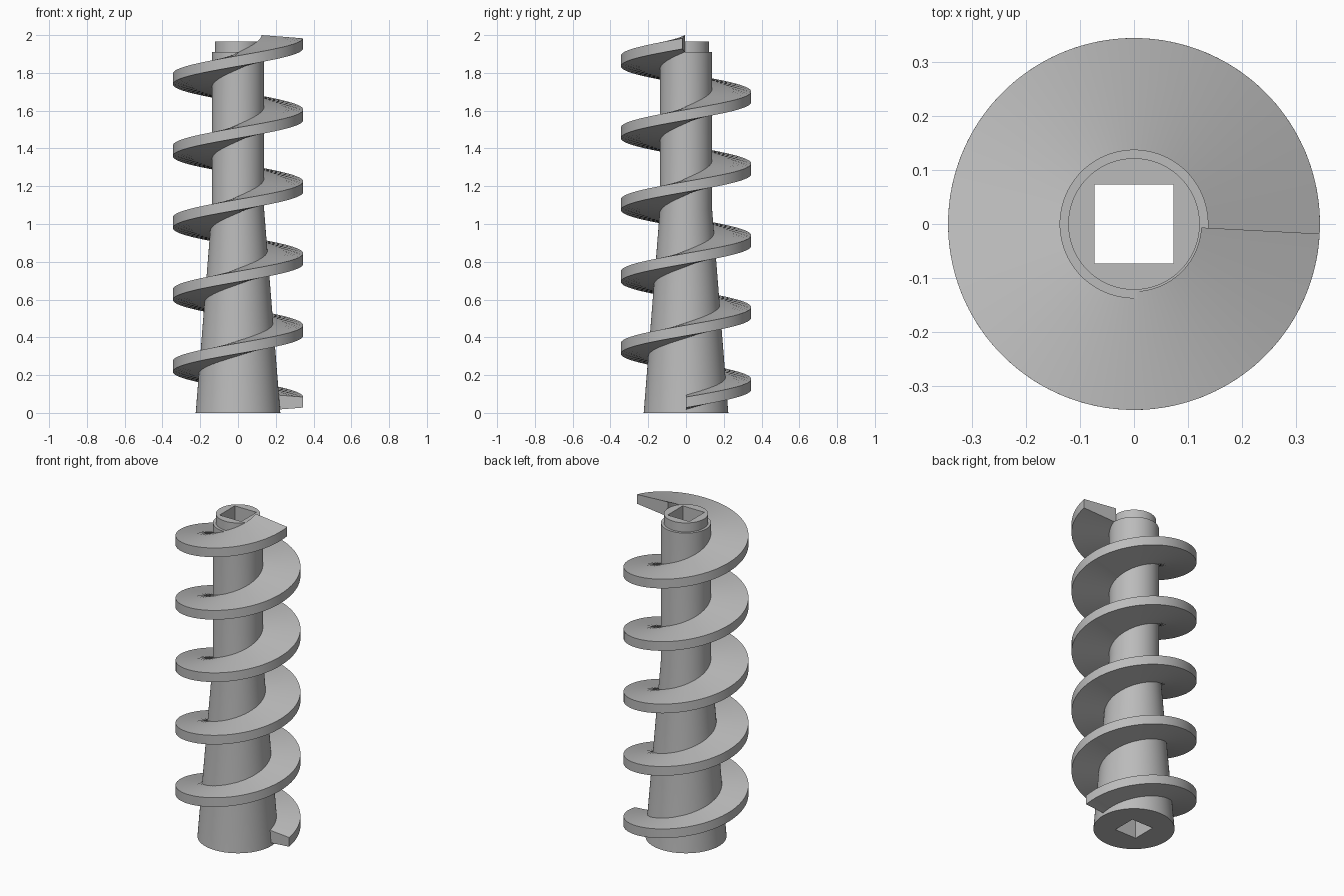
import bpy, bmesh
from math import cos, sin, tau, radians

cube = bpy.data.objects.get("Cube")
if cube:
    bpy.data.objects.remove(cube, do_unlink=True)

SEGMENTS = 96      # steps per turn
HOLE = 0.073       # half width of the square bore

grey = bpy.data.materials.new("plain grey")
grey.use_nodes = True
grey.diffuse_color = (0.5, 0.5, 0.5, 1)
grey.node_tree.nodes["Principled BSDF"].inputs["Base Color"].default_value = (0.5, 0.5, 0.5, 1)


def loft(name, rings, closed):
    """Skin a series of point loops; join the last to the first or cap both ends."""
    bm = bmesh.new()
    loops = [[bm.verts.new(p) for p in ring] for ring in rings]
    pairs = list(zip(loops, loops[1:]))
    if closed:
        pairs.append((loops[-1], loops[0]))
    else:
        bm.faces.new(loops[0])
        bm.faces.new(loops[-1])
    for a, b in pairs:
        for i in range(len(a)):
            j = (i + 1) % len(a)
            bm.faces.new((a[i], a[j], b[j], b[i]))
    bmesh.ops.recalc_face_normals(bm, faces=bm.faces)
    mesh = bpy.data.meshes.new(name)
    bm.to_mesh(mesh)
    bm.free()
    mesh.materials.append(grey)
    obj = bpy.data.objects.new(name, mesh)
    bpy.context.collection.objects.link(obj)
    bpy.ops.object.select_all(action="DESELECT")
    obj.select_set(True)
    bpy.context.view_layer.objects.active = obj
    bpy.ops.object.shade_smooth_by_angle(angle=radians(30))
    return obj


def circle(radius, z):
    return [(radius * cos(tau * i / SEGMENTS), radius * sin(tau * i / SEGMENTS), z)
            for i in range(SEGMENTS)]


def square(z):
    points = []
    for x, y, _ in circle(1, z):
        scale = HOLE / max(abs(x), abs(y))
        points.append((x * scale, y * scale, z))
    return points


# Core shaft: tapered base, straight neck, stepped collar, square bore
TOP = 1.965
profile = [(0.224, 0), (0.138, 1.08), (0.138, 1.91), (0.122, 1.91), (0.122, TOP)]
shaft_rings = [square(0)] + [circle(r, z) for r, z in profile] + [square(TOP)]
loft("core_shaft", shaft_rings, closed=True)

# Spiral flight: tapered blade section swept up five turns
END_ANGLE = 5 * tau - radians(3)
START_Z, END_Z = 0.056, 1.955
section = [(0.125, -0.045), (0.345, -0.028), (0.345, 0.028), (0.125, 0.045)]
steps = 5 * SEGMENTS
flight_rings = []
for k in range(steps + 1):
    t = k / steps
    angle = END_ANGLE * t
    z = START_Z + (END_Z - START_Z) * t
    flight_rings.append([(r * cos(angle), r * sin(angle), z + dz) for r, dz in section])
loft("spiral_flight", flight_rings, closed=False)
